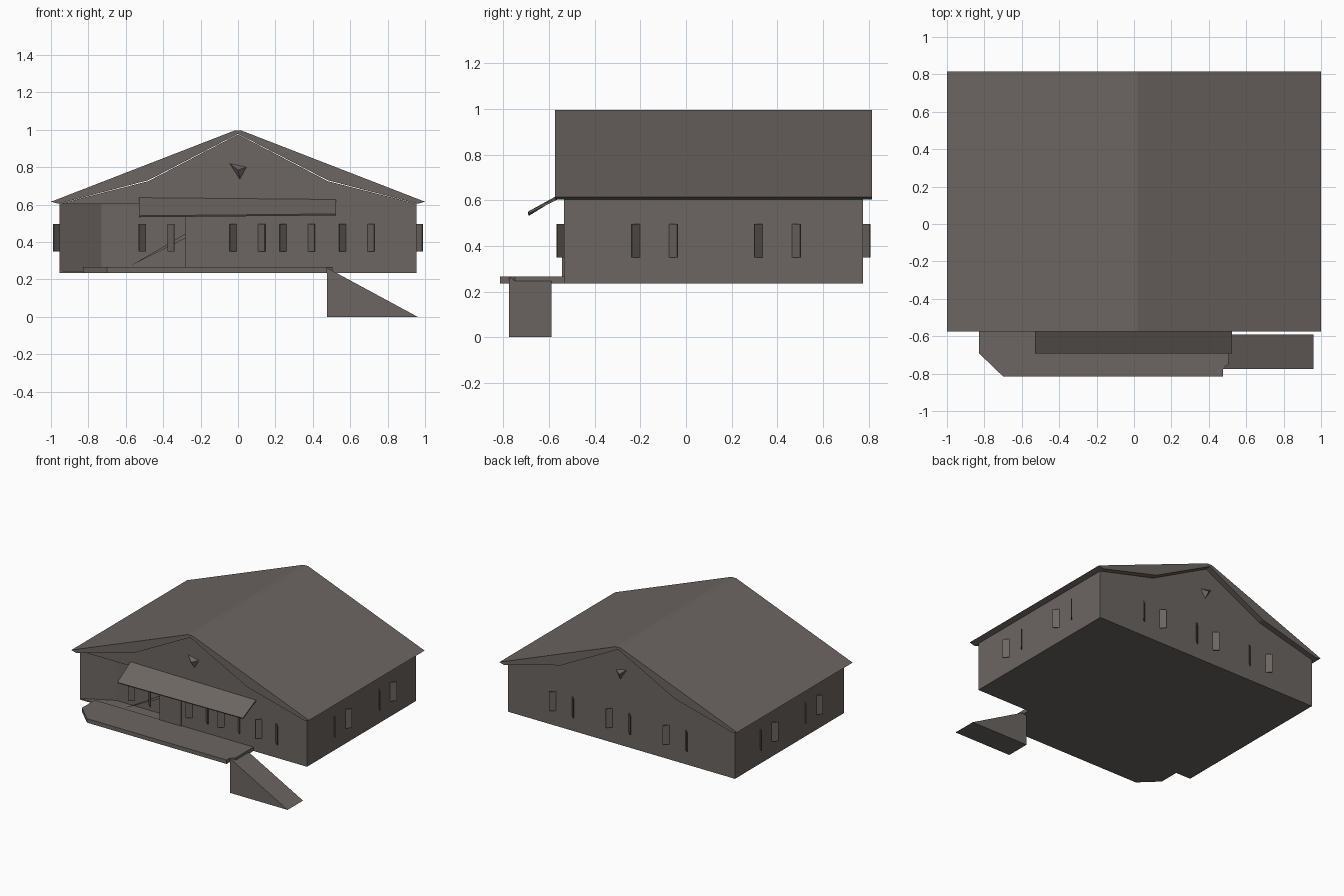
import bpy
import bmesh
from mathutils import Vector

if "Cube" in bpy.data.objects:
    bpy.data.objects.remove(bpy.data.objects["Cube"])

mat = bpy.data.materials.new("grey brown")
mat.diffuse_color = (0.15, 0.132, 0.122, 1)
mat.use_nodes = True
mat.node_tree.nodes["Principled BSDF"].inputs["Base Color"].default_value = mat.diffuse_color


def finish(name, bm):
    bmesh.ops.recalc_face_normals(bm, faces=bm.faces)
    me = bpy.data.meshes.new(name)
    bm.to_mesh(me)
    bm.free()
    me.materials.append(mat)
    ob = bpy.data.objects.new(name, me)
    bpy.context.collection.objects.link(ob)
    return ob


def prism(name, points, offset):
    """Extrude a flat 3D polygon along an offset vector."""
    bm = bmesh.new()
    face = bm.faces.new([bm.verts.new(p) for p in points])
    res = bmesh.ops.extrude_face_region(bm, geom=[face], use_keep_orig=True)
    verts = [g for g in res["geom"] if isinstance(g, bmesh.types.BMVert)]
    bmesh.ops.translate(bm, verts=verts, vec=Vector(offset))
    return finish(name, bm)


def profile_y(name, xz, y0, y1):
    return prism(name, [(x, y0, z) for x, z in xz], (0, y1 - y0, 0))


def plan(name, xy, z0, z1):
    return prism(name, [(x, y, z0) for x, y in xy], (0, 0, z1 - z0))


# Walls with a recessed entrance on the left of the front
plan("walls", [(-.955, -.535), (-.73, -.42), (-.28, -.42), (-.28, -.535),
               (.955, -.535), (.955, .775), (-.955, .775)], .235, .605)
plan("entrance_floor", [(-.955, -.535), (-.28, -.535), (-.28, -.42),
                        (-.73, -.42)], .235, .245)

# Gable ends closing the roof space
gable = [(-.955, .604), (-.48, .725), (0, .975), (.48, .725), (.955, .604)]
profile_y("gables", gable, -.535, .775)

# Roof with straight slopes above and a kinked underside
profile_y("roof", [(-1, .615), (-.02, .995), (.02, .995), (1, .615),
                   (.96, .604), (.48, .73), (0, .978), (-.48, .73),
                   (-.96, .604)], -.575, .815)

# Awning over the entrance
prism("awning", [(-.53, -.535, .637), (-.53, -.692, .54),
                 (.525, -.692, .55), (.525, -.535, .627)], (0, .004, -.008))

# Porch deck with a clipped corner
plan("porch_deck", [(-.83, -.535), (-.83, -.69), (-.70, -.815), (.475, -.815),
                    (.475, -.77), (.505, -.75), (.505, -.535)], .235, .265)

# Entrance ramp
profile_y("ramp", [(.475, 0), (.475, .262), (.96, 0)], -.775, -.59)

# Sloping brace and door panel at the entrance
prism("entrance_brace", [(-.58, -.53, .27), (-.19, -.53, .497),
                         (-.28, -.53, .42)], (0, .006, 0))
profile_y("door", [(-.28, .265), (-.10, .265), (-.10, .495), (-.28, .495)],
          -.543, -.535)


# Flared window shutters: along is the wall direction, out is its normal
def shutters(name, centers, half, origin, along, out):
    along, out, origin = Vector(along), Vector(out), Vector(origin)
    bm = bmesh.new()
    for c in centers:
        for s in (-1, 1):
            hinge = origin + along * (c + s * half)
            tip = hinge + along * (s * .035) + out * .033
            thick = (along * s - out) * .004
            ring = [hinge, tip, tip + thick, hinge + thick]
            lo = [bm.verts.new(p + Vector((0, 0, .35))) for p in ring]
            hi = [bm.verts.new(p + Vector((0, 0, .495))) for p in ring]
            bm.faces.new(lo)
            bm.faces.new(hi)
            for i in range(4):
                j = (i + 1) % 4
                bm.faces.new((lo[i], lo[j], hi[j], hi[i]))
    finish(name, bm)


shutters("front_shutters", (-.435, .05, .317, .635), .057,
         (0, -.535, 0), (1, 0, 0), (0, -1, 0))
shutters("back_shutters", (.485, .007, -.47), .067,
         (0, .775, 0), (1, 0, 0), (0, 1, 0))
for side, name in ((1, "right_shutters"), (-1, "left_shutters")):
    shutters(name, (-.138, .40), .064, (side * .955, 0, 0),
             (0, 1, 0), (side, 0, 0))

# Small pointed vents on both gables
for y, d, name in ((-.535, -1, "front_vent"), (.775, 1, "back_vent")):
    bm = bmesh.new()
    a, b, c, tip = [bm.verts.new(p) for p in (
        (-.045, y, .82), (.045, y, .80), (.01, y, .735), (0, y + d * .03, .785))]
    for tri in ((a, b, tip), (b, c, tip), (c, a, tip), (a, c, b)):
        bm.faces.new(tri)
    finish(name, bm)
